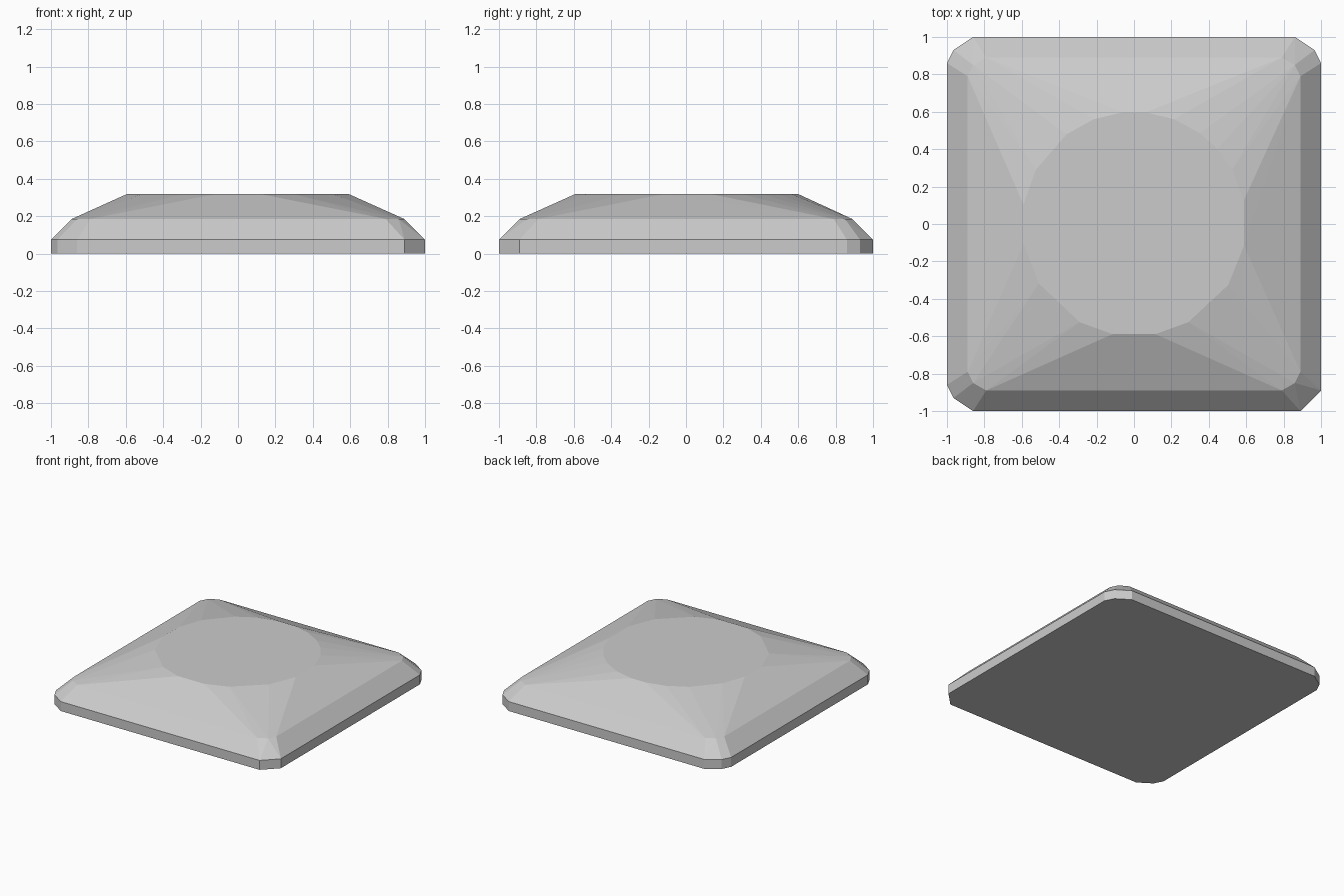
import bpy
import bmesh
from math import cos, sin, radians

cube = bpy.data.objects.get("Cube")
if cube:
    bpy.data.objects.remove(cube, do_unlink=True)

# Single flat colour
grey = bpy.data.materials.new("light grey")
grey.use_nodes = True
colour = (0.6, 0.6, 0.6, 1)
grey.diffuse_color = colour
grey.node_tree.nodes["Principled BSDF"].inputs["Base Color"].default_value = colour


def mirror_corners(corner):
    """Repeat one corner profile in all four quadrants."""
    return [(sx * x, sy * y) for sx in (1, -1) for sy in (1, -1) for x, y in corner]


# Rim outline: three rounded corners and one plain chamfer at the front left
rounded = [(0.86, 1), (0.965, 0.93), (1, 0.86)]
rim = [p for p in mirror_corners(rounded) if not (p[0] > 0 and p[1] < 0)]
rim += [(0.89, -1), (1, -0.89)]

# Shoulder outline and slightly irregular round top
shoulder = mirror_corners([(0.79, 0.89), (0.86, 0.85), (0.89, 0.79)])
angles = [12, 29, 42, 54, 69, 84, 96, 111, 127, 151, 170,
          190, 212, 241, 259, 281, 299, 327, 349]
disc = [(0.6 * cos(radians(a)), 0.6 * sin(radians(a))) for a in angles]

# The faceted body is the convex shell around the stacked outlines
bm = bmesh.new()
for outline, z in ((rim, 0), (rim, 0.075), (shoulder, 0.185), (disc, 0.32)):
    for x, y in outline:
        bm.verts.new((x, y, z))
bmesh.ops.convex_hull(bm, input=bm.verts)
bmesh.ops.dissolve_limit(bm, angle_limit=radians(0.5), verts=bm.verts, edges=bm.edges)
bmesh.ops.recalc_face_normals(bm, faces=bm.faces)

mesh = bpy.data.meshes.new("faceted_tile")
bm.to_mesh(mesh)
bm.free()
mesh.materials.append(grey)
tile = bpy.data.objects.new("faceted_tile", mesh)
bpy.context.collection.objects.link(tile)
